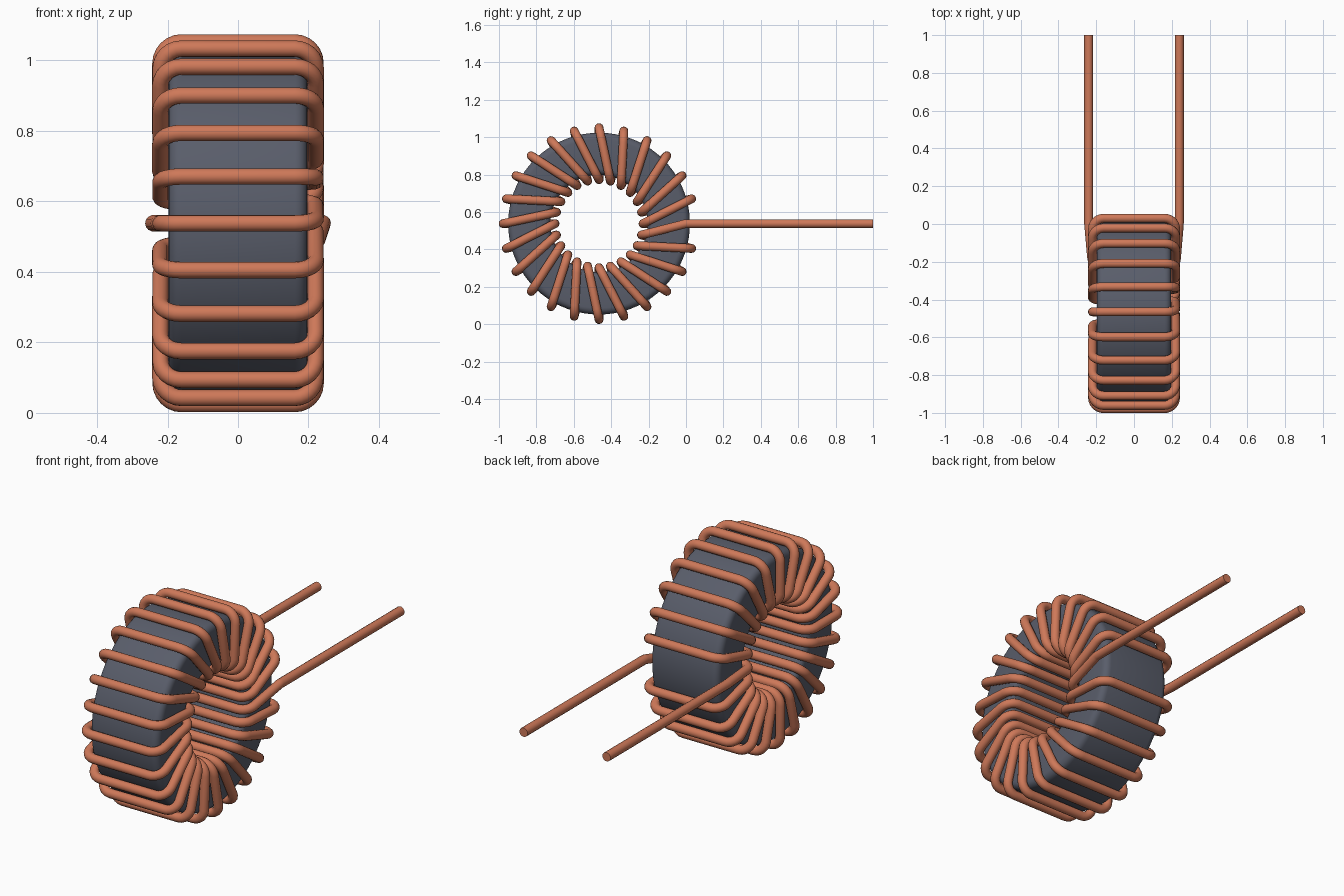
import bpy, bmesh
from math import cos, sin, tan, tau, radians
from mathutils import Vector
from mathutils.geometry import interpolate_bezier

cube = bpy.data.objects.get("Cube")
if cube:
    bpy.data.objects.remove(cube, do_unlink=True)

CENTRE = Vector((0, -0.465, 0.538))   # middle of the ring
SLOTS = 24                            # winding positions around the ring
WIRE = 0.0235                         # wire radius
R_IN, R_OUT, SIDE = 0.235, 0.513, 0.22  # wire centre line


def material(name, colour, roughness):
    mat = bpy.data.materials.new(name)
    mat.use_nodes = True
    mat.diffuse_color = (*colour, 1)
    shader = mat.node_tree.nodes["Principled BSDF"]
    shader.inputs["Base Color"].default_value = (*colour, 1)
    shader.inputs["Roughness"].default_value = roughness
    return mat


def add_object(name, data, mat):
    obj = bpy.data.objects.new(name, data)
    bpy.context.collection.objects.link(obj)
    data.materials.append(mat)
    return obj


def fillet(a, b, c, radius, steps):
    """Arc that rounds the corner b between a and c."""
    u, v = (a - b).normalized(), (c - b).normalized()
    turn = u.angle(-v)
    if turn < 0.01:
        return [b]
    reach = radius * tan(turn / 2)
    handle = radius * tan(turn / 4) * 4 / 3
    start, end = b + u * reach, b + v * reach
    return interpolate_bezier(start, start - u * handle, end - v * handle, end, steps)


def ring_point(x, radius, slot):
    angle = tau * slot / SLOTS
    return CENTRE + Vector((x, radius * cos(angle), radius * sin(angle)))


copper = material("copper", (0.62, 0.19, 0.10), 0.5)
slate = material("slate grey", (0.10, 0.11, 0.145), 0.6)

# Ring core: rounded rectangle turned about the x axis
half, inner, outer = 0.197, 0.26, 0.486
corners = [CENTRE + Vector((x, r, 0)) for x, r in
           ((-half, inner), (half, inner), (half, outer), (-half, outer))]
bm = bmesh.new()
profile = []
for i, corner in enumerate(corners):
    for p in fillet(corners[i - 1], corner, corners[(i + 1) % 4], 0.035, 6):
        profile.append(bm.verts.new(p))
edges = [bm.edges.new((profile[i - 1], profile[i])) for i in range(len(profile))]
bmesh.ops.spin(bm, geom=profile + edges, cent=CENTRE, axis=(1, 0, 0),
               angle=tau, steps=72)
bmesh.ops.remove_doubles(bm, verts=bm.verts, dist=0.0001)
bmesh.ops.recalc_face_normals(bm, faces=bm.faces)
mesh = bpy.data.meshes.new("ring_core")
bm.to_mesh(mesh)
bm.free()
core = add_object("ring_core", mesh, slate)

# Winding path: lead, 23 turns, lead; straight on one side, stepping on the other
lead_x, lead_z = 0.24, CENTRE.z
path = [Vector((-lead_x, 1, lead_z)), Vector((-lead_x, 0, lead_z)),
        ring_point(-SIDE, R_IN, 0)]
for slot in range(1, SLOTS):
    path += [ring_point(SIDE, R_IN, slot - 1), ring_point(SIDE, R_OUT, slot),
             ring_point(-SIDE, R_OUT, slot), ring_point(-SIDE, R_IN, slot)]
path += [ring_point(SIDE, R_IN, SLOTS - 1),
         Vector((lead_x, 0, lead_z)), Vector((lead_x, 1, lead_z))]

points = [path[0]]
for a, b, c in zip(path, path[1:], path[2:]):
    points += fillet(a, b, c, 0.06, 7)
points.append(path[-1])

curve = bpy.data.curves.new("wire_winding", "CURVE")
curve.dimensions = "3D"
curve.bevel_depth = WIRE
curve.bevel_resolution = 5
curve.use_fill_caps = True
spline = curve.splines.new("POLY")
spline.points.add(len(points) - 1)
for target, p in zip(spline.points, points):
    target.co = (*p, 1)
wire = add_object("wire_winding", curve, copper)

# Turn the wire into a mesh and smooth both parts
bpy.ops.object.select_all(action="DESELECT")
wire.select_set(True)
bpy.context.view_layer.objects.active = wire
bpy.ops.object.convert(target="MESH")
core.select_set(True)
bpy.ops.object.shade_smooth_by_angle(angle=radians(35))
